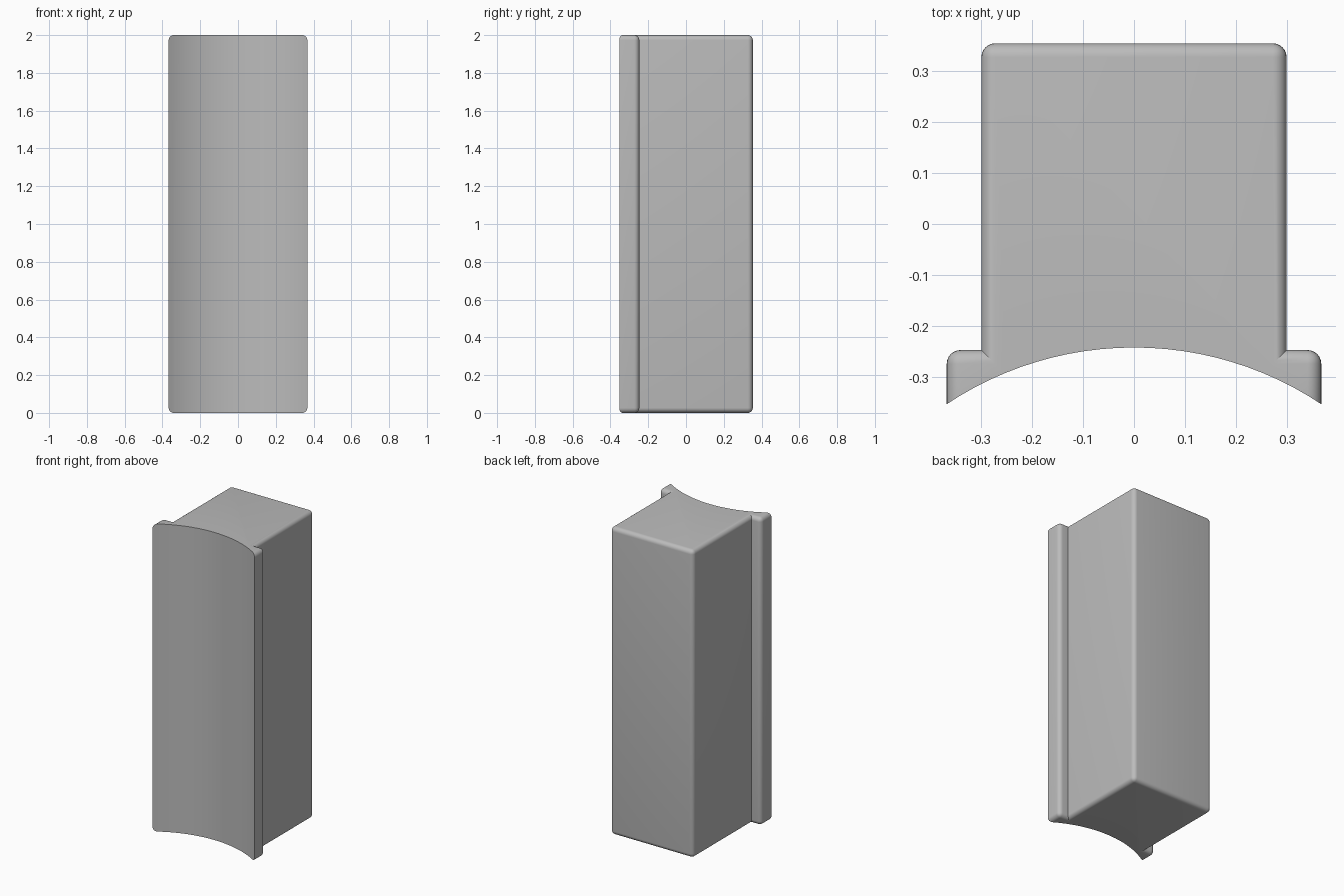
import bpy, bmesh, math

cube = bpy.data.objects.get("Cube")
if cube:
    bpy.data.objects.remove(cube, do_unlink=True)

HEIGHT = 2.0
BODY_X, FLANGE_X = 0.299, 0.367
BACK_Y, STEP_Y, FRONT_Y = 0.354, -0.247, -0.5
ROUND = 0.027
ARC_TOP, ARC_R = -0.242, 0.662

grey = bpy.data.materials.new("plain grey")
grey.use_nodes = True
colour = (0.5, 0.5, 0.5, 1)
grey.diffuse_color = colour
grey.node_tree.nodes["Principled BSDF"].inputs["Base Color"].default_value = colour


def add_object(name, bm):
    mesh = bpy.data.meshes.new(name)
    bm.to_mesh(mesh)
    bm.free()
    mesh.materials.append(grey)
    obj = bpy.data.objects.new(name, mesh)
    bpy.context.collection.objects.link(obj)
    return obj


# T-shaped block: deep body with a side flange on each side
half = [(FLANGE_X, FRONT_Y), (FLANGE_X, STEP_Y), (BODY_X, STEP_Y), (BODY_X, BACK_Y)]
outline = half + [(-x, y) for x, y in reversed(half)]
bm = bmesh.new()
base = bm.faces.new([bm.verts.new((x, y, 0)) for x, y in outline])
top = bmesh.ops.extrude_face_region(bm, geom=[base])
for v in top["geom"]:
    if isinstance(v, bmesh.types.BMVert):
        v.co.z = HEIGHT
bmesh.ops.recalc_face_normals(bm, faces=bm.faces)

# Round every outer edge; the inner corners beside the flanges stay sharp
rounded = [e for e in bm.edges
           if e.is_convex and any(v.co.y > FRONT_Y + 0.01 for v in e.verts)]
bmesh.ops.bevel(bm, geom=rounded, offset=ROUND, offset_type='OFFSET',
                segments=6, profile=0.5, affect='EDGES', clamp_overlap=True)
block = add_object("curved_front_block", bm)

# Cylinder that hollows the front face
bm = bmesh.new()
bmesh.ops.create_cone(bm, cap_ends=True, segments=128, radius1=ARC_R,
                      radius2=ARC_R, depth=HEIGHT * 2)
cutter = add_object("front_hollow_cutter", bm)
cutter.location = (0, ARC_TOP - ARC_R, HEIGHT / 2)
cutter.hide_render = True

cut = block.modifiers.new("front hollow", 'BOOLEAN')
cut.operation = 'DIFFERENCE'
cut.solver = 'EXACT'
cut.object = cutter

bpy.context.view_layer.objects.active = block
block.select_set(True)
bpy.ops.object.modifier_apply(modifier=cut.name)
bpy.data.objects.remove(cutter, do_unlink=True)
bpy.ops.object.shade_smooth_by_angle(angle=math.radians(30))
